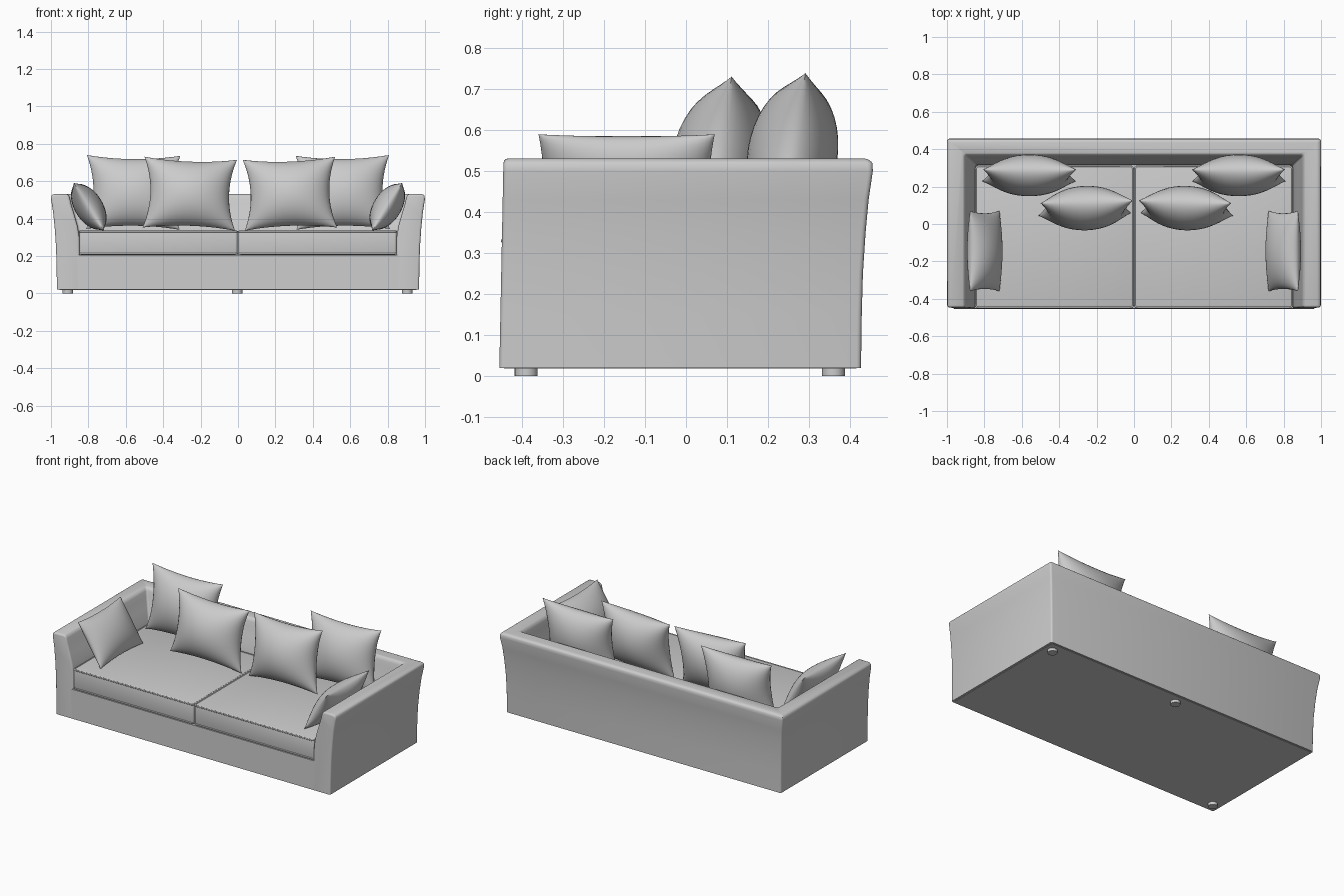
import bpy, bmesh, math
from mathutils import Matrix, Vector

if "Cube" in bpy.data.objects:
    bpy.data.objects.remove(bpy.data.objects["Cube"])

FABRIC = bpy.data.materials.new("grey fabric")
FABRIC.diffuse_color = (0.60, 0.60, 0.60, 1)
FABRIC.use_nodes = True
FABRIC.node_tree.nodes["Principled BSDF"].inputs["Base Color"].default_value = FABRIC.diffuse_color


def finish(name, bm, bevel=0, angle=40):
    bmesh.ops.recalc_face_normals(bm, faces=bm.faces)
    if bevel:
        # round every sharp edge except those lying on the floor side
        edges = [e for e in bm.edges if e.calc_face_angle(0) > math.radians(40)
                 and max(v.co.z for v in e.verts) > 0.03]
        bmesh.ops.bevel(bm, geom=edges, offset=bevel, segments=3, profile=0.5,
                        affect='EDGES', clamp_overlap=True)
    me = bpy.data.meshes.new(name)
    bm.to_mesh(me)
    bm.free()
    ob = bpy.data.objects.new(name, me)
    bpy.context.collection.objects.link(ob)
    me.materials.append(FABRIC)
    bpy.ops.object.select_all(action='DESELECT')
    bpy.context.view_layer.objects.active = ob
    ob.select_set(True)
    bpy.ops.object.shade_smooth_by_angle(angle=math.radians(angle))
    return ob


def box(name, lo, hi, bevel=0, shape=None):
    bm = bmesh.new()
    bmesh.ops.create_cube(bm, size=1)
    for v in bm.verts:
        v.co = Vector([lo[i] + (hi[i] - lo[i]) * (v.co[i] + 0.5) for i in range(3)])
        if shape:
            shape(v)
    return finish(name, bm, bevel)


def front_y(z):
    return -0.456 + 0.02 * z


# Arms and back: one flared profile (outward offset, height) swept in a U
profile = [(-0.002, 0.02), (0.000, 0.15), (0.003, 0.25), (0.010, 0.35), (0.018, 0.43),
           (0.029, 0.50), (0.028, 0.52), (0.018, 0.531), (-0.055, 0.531), (-0.068, 0.522),
           (-0.077, 0.48), (-0.095, 0.42), (-0.112, 0.36), (-0.122, 0.30), (-0.125, 0.02)]
bm = bmesh.new()
rings = []
for side, at_back in ((1, 0), (1, 1), (-1, 1), (-1, 0)):
    rings.append([bm.verts.new((side * (0.97 + d), 0.429 + 0.93 * d if at_back else front_y(z), z))
                  for d, z in profile])
n = len(profile)
for a, b in zip(rings, rings[1:]):
    for i in range(n):
        j = (i + 1) % n
        bm.faces.new((a[i], a[j], b[j], b[i]))
bm.faces.new(rings[0])
bm.faces.new(rings[-1])
finish("arms_and_back", bm, 0.011)


# Seat base, flush with the arm fronts
def slant(v):
    if v.co.y < 0:
        v.co.y = front_y(v.co.z)


box("seat_base", (-0.865, -0.45, 0.02), (0.865, 0.33, 0.205), 0, slant)
box("underside_lining", (-0.955, -0.444, 0.018), (0.955, 0.416, 0.022))


# Seat cushions with piping along the top and bottom edges
def piping(name, x0, x1, y0, y1, z):
    cu = bpy.data.curves.new(name, 'CURVE')
    cu.dimensions = '3D'
    cu.bevel_depth, cu.bevel_resolution = 0.005, 2
    r = 0.015
    pts = []
    for cx, cy, start in ((x1 - r, y1 - r, 0), (x0 + r, y1 - r, 90),
                          (x0 + r, y0 + r, 180), (x1 - r, y0 + r, 270)):
        for k in range(4):
            t = math.radians(start + 30 * k)
            pts.append((cx + r * math.cos(t), cy + r * math.sin(t), z, 1))
    sp = cu.splines.new('POLY')
    sp.points.add(len(pts) - 1)
    for p, co in zip(sp.points, pts):
        p.co = co
    sp.use_cyclic_u = True
    ob = bpy.data.objects.new(name, cu)
    bpy.context.collection.objects.link(ob)
    cu.materials.append(FABRIC)


for label, x0, x1 in (("left", -0.848, -0.003), ("right", 0.003, 0.848)):
    box(label + "_seat_cushion", (x0, -0.448, 0.206), (x1, 0.31, 0.335), 0.012)
    for edge, z in (("bottom", 0.212), ("top", 0.330)):
        piping(f"{label}_{edge}_piping", x0 + 0.002, x1 - 0.002, -0.447, 0.309, z)


# Scatter pillows: two bulging sheets meeting at a pinched square seam
def pillow(name, w, h, t, pinch_x, pinch_z, matrix):
    bm = bmesh.new()
    N = 20
    for s in (1, -1):
        grid = []
        for i in range(N + 1):
            row = []
            for j in range(N + 1):
                u = math.sin(math.pi / 2 * (2 * i / N - 1))
                v = math.sin(math.pi / 2 * (2 * j / N - 1))
                x = w / 2 * u * (1 - pinch_x * (1 - v * v))
                z = h / 2 * v * (1 - pinch_z * (1 - u * u))
                bulge = max(0, (1 - u * u) * (1 - v * v)) ** 0.55
                row.append(bm.verts.new(matrix @ Vector((x, s * t / 2 * bulge, z))))
            grid.append(row)
        for i in range(N):
            for j in range(N):
                bm.faces.new((grid[i][j], grid[i + 1][j], grid[i + 1][j + 1], grid[i][j + 1]))
    bmesh.ops.remove_doubles(bm, verts=bm.verts, dist=0.0002)
    finish(name, bm, angle=50)


def pose(x, y, z, lean, turn, roll):
    return (Matrix.Translation((x, y, z)) @ Matrix.Rotation(math.radians(turn), 4, 'Z')
            @ Matrix.Rotation(math.radians(lean), 4, 'X')
            @ Matrix.Rotation(math.radians(roll), 4, 'Y'))


for label, s in (("left", -1), ("right", 1)):
    pillow(label + "_back_pillow", 0.50, 0.40, 0.22, 0.15, 0.10,
           pose(s * 0.56, 0.26, 0.54, -9, 0, -s * 0.5))
    pillow(label + "_front_pillow", 0.495, 0.385, 0.235, 0.15, 0.10,
           pose(s * 0.268 + 0.01, 0.085, 0.533, -10, -s * 2, -s * 2))
    pillow(label + "_arm_pillow", 0.43, 0.30, 0.15, 0.06, 0.08,
           pose(s * 0.798, -0.145, 0.463, -32, -s * 90, 0))

# Feet: two diagonal corners and the middle of the back
for label, x, y in (("front_left", -0.91, -0.39), ("back_middle", -0.004, 0.36),
                    ("back_right", 0.905, 0.36)):
    bm = bmesh.new()
    bmesh.ops.create_cone(bm, cap_ends=True, segments=24, radius1=0.028, radius2=0.028,
                          depth=0.022, matrix=Matrix.Translation((x, y, 0.011)))
    finish(label + "_foot", bm)
